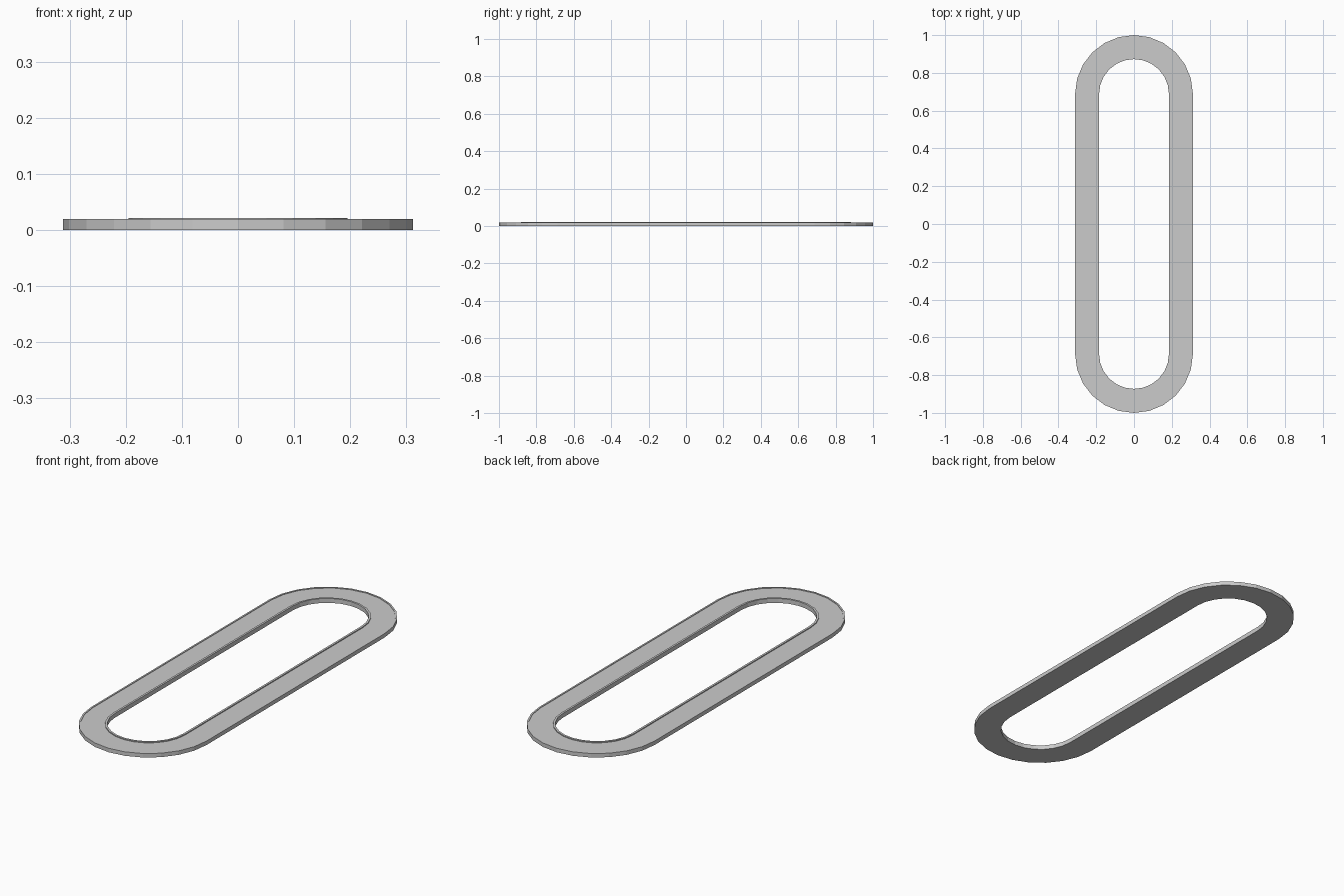
import bpy, bmesh, math

if "Cube" in bpy.data.objects:
    bpy.data.objects.remove(bpy.data.objects["Cube"])

R, CY, SEG = 0.312, 0.688, 12   # end radius, end centre, facets per half circle

# cross-section (distance from centre line, z): outer rim, shallow panel, raised inner lip
profile = [(R, 0), (R, 0.0195), (0.304, 0.0195), (0.304, 0.017),
           (0.195, 0.017), (0.195, 0.0215), (0.185, 0.0215), (0.185, 0)]


def stadium(bm, r, z):
    """Loop of vertices around a rounded slot of radius r."""
    loop = []
    for end in (0, 1):
        for i in range(SEG + 1):
            a = math.pi * (end + i / SEG)
            y = CY if end == 0 else -CY
            loop.append(bm.verts.new((r * math.cos(a), y + r * math.sin(a), z)))
    return loop


# sweep the cross-section around the slot
bm = bmesh.new()
loops = [stadium(bm, r, z) for r, z in profile]
for k, a in enumerate(loops):
    b = loops[(k + 1) % len(loops)]
    for i in range(len(a)):
        j = (i + 1) % len(a)
        bm.faces.new((a[i], a[j], b[j], b[i]))
bmesh.ops.recalc_face_normals(bm, faces=bm.faces)
mesh = bpy.data.meshes.new("slot_frame")
bm.to_mesh(mesh)
bm.free()
bpy.context.collection.objects.link(bpy.data.objects.new("slot_frame", mesh))
